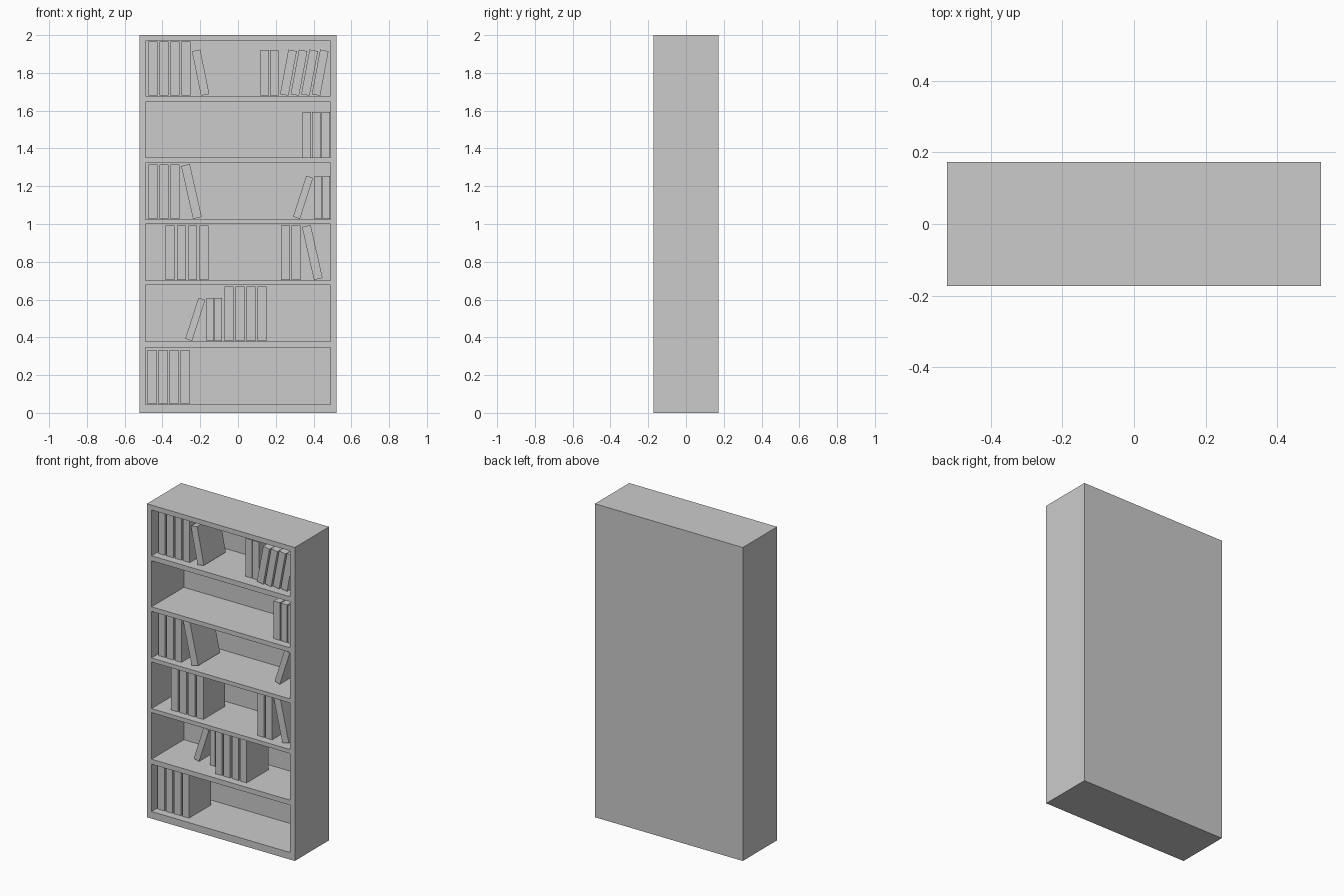
import bpy
from math import radians
from mathutils import Matrix, Vector

old = bpy.data.objects.get("Cube")
if old:
    bpy.data.objects.remove(old, do_unlink=True)

# One plain grey finish
grey = bpy.data.materials.new("plain grey")
grey.use_nodes = True
colour = (0.6, 0.6, 0.6, 1)
grey.diffuse_color = colour
grey.node_tree.nodes["Principled BSDF"].inputs["Base Color"].default_value = colour


def box(name, x, y, z, tilt=0):
    """Box between two limits per axis, leaned sideways on its lower corner."""
    bpy.ops.mesh.primitive_cube_add(size=1)
    ob = bpy.context.object
    ob.name = name
    size = [b - a for a, b in (x, y, z)]
    mid = Vector([(a + b) / 2 for a, b in (x, y, z)])
    ob.data.transform(Matrix.Translation(mid) @ Matrix.Diagonal((*size, 1)))
    if tilt:
        pivot = Matrix.Translation((x[1] if tilt > 0 else x[0], 0, z[0]))
        turn = Matrix.Rotation(radians(tilt), 4, "Y")
        ob.data.transform(pivot @ turn @ pivot.inverted())
    ob.data.materials.append(grey)
    return ob


# Case: sides, back panel and horizontal boards
HALF, INNER, FRONT, BACK, PANEL = 0.522, 0.489, -0.173, 0.173, 0.153
box("left_side", (INNER, HALF), (FRONT, BACK), (0, 2))
box("right_side", (-HALF, -INNER), (FRONT, BACK), (0, 2))
box("back_panel", (-INNER, INNER), (PANEL, BACK), (0, 2))
floors = [0.045, 0.379, 0.702, 1.025, 1.351, 1.677]
ceilings = [0.347, 0.676, 0.999, 1.322, 1.645, 1.969]
for low, high in zip([0] + ceilings, floors + [2]):
    box("shelf_board", (-INNER, INNER), (FRONT, PANEL), (low, high))

# Book sizes: width, height, front and back
SIZES = {
    "tall": (0.047, 0.287, -0.127, 0.094),
    "medium": (0.045, 0.240, -0.127, 0.094),
    "deep_set": (0.045, 0.243, -0.095, 0.125),
    "small": (0.038, 0.228, -0.047, 0.128),
}


def books(shelf, kind, start, count=1, step=0.058, tilt=0):
    """Row of equal books; start is the left or, when leaning, the pivot edge."""
    w, h, front, back = SIZES[kind]
    for i in range(count):
        x = start + i * step - (w if tilt > 0 else 0)
        z = floors[shelf] + 0.002
        box(kind + "_book", (x, x + w), (front, back), (z, z + h), tilt)


# Bottom shelf upwards
books(0, "tall", -0.478, 4)
books(1, "small", -0.243, tilt=17.8)
books(1, "small", -0.166, 2, 0.042)
books(1, "tall", -0.071, 4)
books(2, "tall", -0.383, 4, 0.060)
books(2, "tall", 0.227, 2, 0.056)
books(2, "tall", 0.402, tilt=-12.7)
books(3, "tall", -0.473, 3)
books(3, "tall", -0.238, tilt=-12.7)
books(3, "small", 0.328, tilt=17.8)
books(3, "small", 0.404, 2, 0.044)
books(4, "medium", 0.341, 3, 0.050)
books(5, "tall", -0.473, 4)
books(5, "medium", -0.196, tilt=-11.5)
books(5, "deep_set", 0.119, 2, 0.051)
books(5, "medium", 0.267, 4, 0.056, tilt=10.6)
